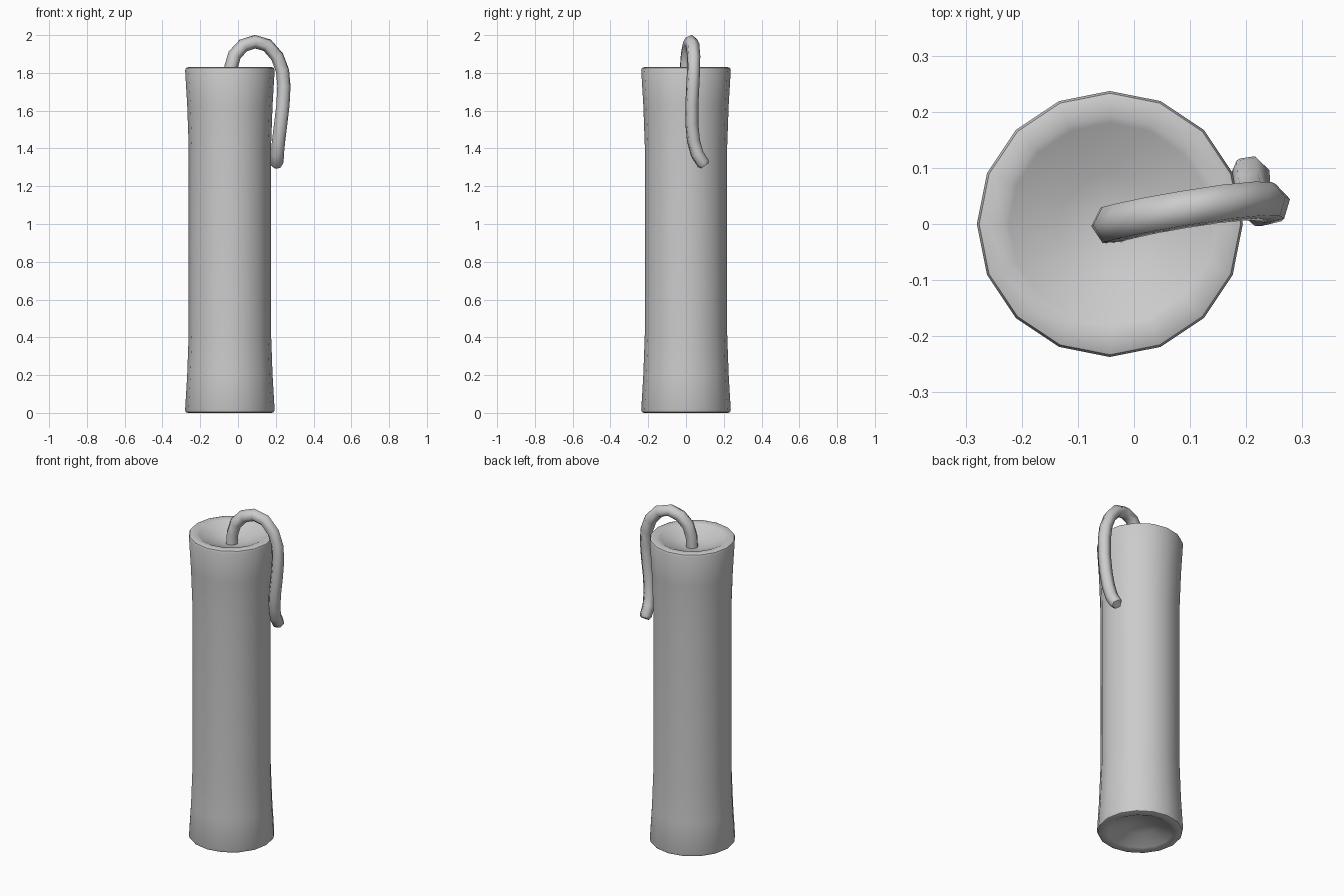
import bpy, bmesh, math

if "Cube" in bpy.data.objects:
    bpy.data.objects.remove(bpy.data.objects["Cube"])

SIDES = 16
CX = -0.043
HEIGHT = 1.83


def smooth(obj, degrees):
    bpy.ops.object.select_all(action='DESELECT')
    obj.select_set(True)
    bpy.context.view_layer.objects.active = obj
    bpy.ops.object.shade_smooth_by_angle(angle=math.radians(degrees))


# Paper tube: lower half profile (radius, z), mirrored for the upper half
half = [(0.0, 0.065), (0.09, 0.045), (0.18, 0.006), (0.192, 0.0), (0.222, 0.0),
        (0.233, 0.004), (0.237, 0.016), (0.226, 0.2), (0.218, 0.42)]
profile = half + [(r, HEIGHT - z) for r, z in reversed(half)]

bm = bmesh.new()
rings = []
for r, z in profile:
    if r == 0:
        rings.append([bm.verts.new((CX, 0, z))])
    else:
        rings.append([bm.verts.new((CX + r * math.cos(2 * math.pi * i / SIDES),
                                    r * math.sin(2 * math.pi * i / SIDES), z))
                      for i in range(SIDES)])
for a, b in zip(rings, rings[1:]):
    for i in range(SIDES):
        j = (i + 1) % SIDES
        if len(a) == 1:
            bm.faces.new((a[0], b[j], b[i]))
        elif len(b) == 1:
            bm.faces.new((a[i], a[j], b[0]))
        else:
            bm.faces.new((a[i], a[j], b[j], b[i]))
bmesh.ops.recalc_face_normals(bm, faces=bm.faces)
mesh = bpy.data.meshes.new("tube")
bm.to_mesh(mesh)
bm.free()
tube = bpy.data.objects.new("tube", mesh)
bpy.context.collection.objects.link(tube)
smooth(tube, 40)

# Fuse: six-sided cord looping over the rim and hanging down the side
path = [(-0.040, -0.002, 1.76), (-0.037, 0.0, 1.83), (-0.018, 0.005, 1.895),
        (0.028, 0.015, 1.945), (0.09, 0.026, 1.965), (0.155, 0.036, 1.946),
        (0.208, 0.041, 1.885), (0.236, 0.040, 1.81), (0.243, 0.036, 1.73),
        (0.238, 0.031, 1.63), (0.226, 0.031, 1.53), (0.215, 0.040, 1.44),
        (0.208, 0.060, 1.37), (0.206, 0.090, 1.322), (0.206, 0.100, 1.308)]
curve = bpy.data.curves.new("fuse", 'CURVE')
curve.dimensions = '3D'
curve.bevel_depth = 0.036
curve.bevel_resolution = 1
curve.use_fill_caps = True
spline = curve.splines.new('POLY')
spline.points.add(len(path) - 1)
for point, co in zip(spline.points, path):
    point.co = (*co, 1)
spline.points[-1].radius = 0.75
fuse = bpy.data.objects.new("fuse", curve)
bpy.context.collection.objects.link(fuse)
bpy.ops.object.select_all(action='DESELECT')
fuse.select_set(True)
bpy.context.view_layer.objects.active = fuse
bpy.ops.object.convert(target='MESH')
smooth(bpy.context.view_layer.objects.active, 62)
